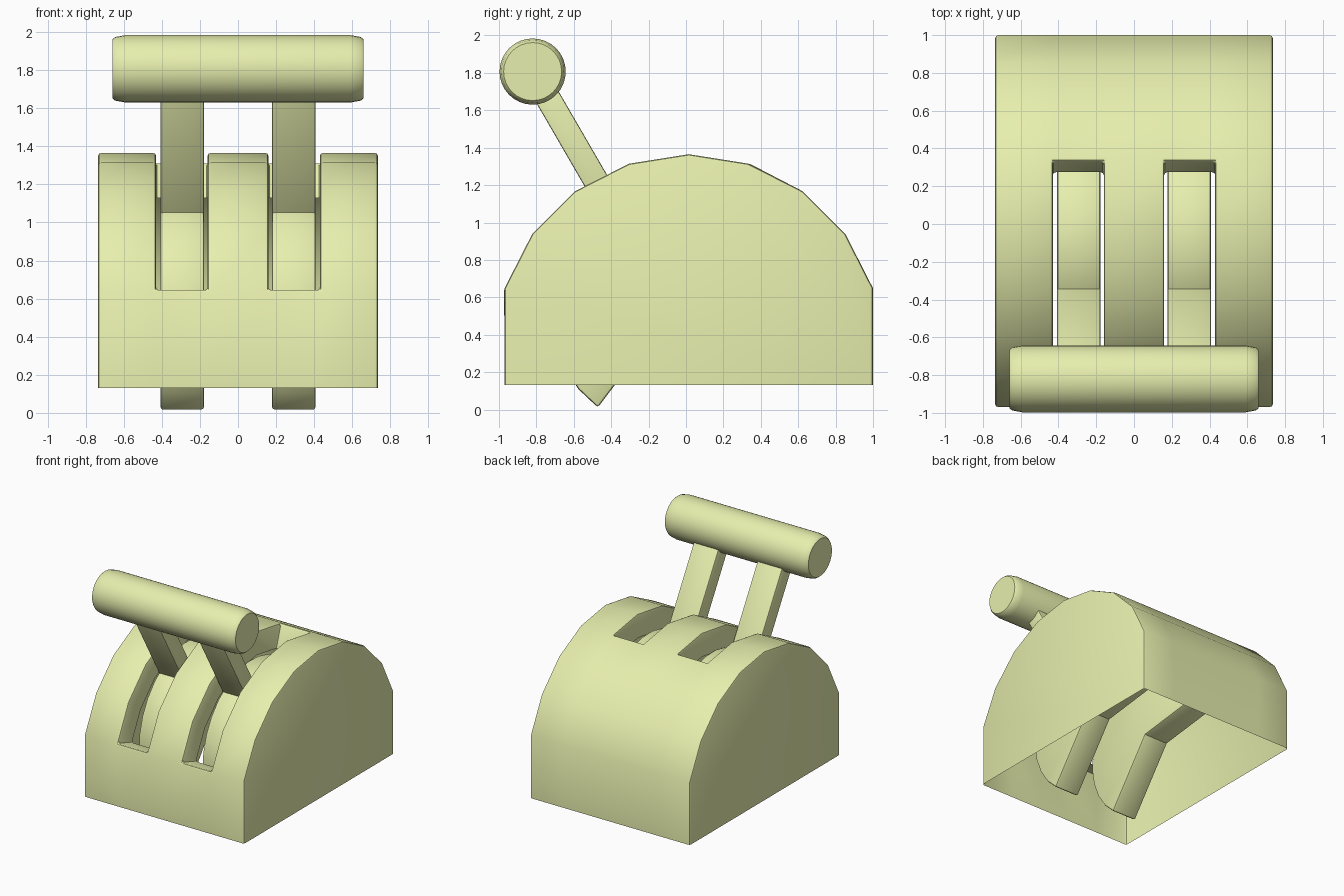
import bpy, bmesh, math
from mathutils import Vector, Matrix

if "Cube" in bpy.data.objects:
    bpy.data.objects.remove(bpy.data.objects["Cube"])

PIVOT = Vector((0, -0.08, 0.53))
GRIP = Vector((0, -0.82, 1.807))
LEVER_X, LEVER_HALF = 0.293, 0.115


def finish(name, bm):
    bmesh.ops.recalc_face_normals(bm, faces=bm.faces)
    mesh = bpy.data.meshes.new(name)
    bm.to_mesh(mesh)
    bm.free()
    ob = bpy.data.objects.new(name, mesh)
    bpy.context.collection.objects.link(ob)
    bpy.ops.object.select_all(action='DESELECT')
    ob.select_set(True)
    bpy.context.view_layer.objects.active = ob
    bpy.ops.object.shade_smooth_by_angle(angle=math.radians(30))
    return ob


def bevel_sharp(bm, width, limit=50):
    bmesh.ops.recalc_face_normals(bm, faces=bm.faces)
    sharp = [e for e in bm.edges if len(e.link_faces) == 2
             and e.calc_face_angle() > math.radians(limit)]
    bmesh.ops.bevel(bm, geom=sharp, offset=width, segments=2, profile=0.5,
                    affect='EDGES', clamp_overlap=True)


# Housing: open-bottomed arched shell with two slots that have inward walls
cy, cz, radius = 0.015, 0.33, 1.035
arc = [(cy + radius * math.cos(math.radians(a)), cz + radius * math.sin(math.radians(a)))
       for a in range(162, 17, -18)]
profile = [(arc[0][0], 0.13)] + arc + [(arc[-1][0], 0.13)]
columns = [-0.735, -0.43, -0.16, 0.16, 0.43, 0.735]
bm = bmesh.new()
grid = [[bm.verts.new((x, y, z)) for y, z in profile] for x in columns]
for i in range(5):
    for j in range(len(profile) - 1):
        if i in (1, 3) and 1 <= j <= 5:
            continue
        bm.faces.new((grid[i][j], grid[i][j + 1], grid[i + 1][j + 1], grid[i + 1][j]))
bm.faces.new(grid[0])
bm.faces.new(grid[-1])
rim = [e for e in bm.edges if e.is_boundary
       and not all(v.co.z < 0.2 for v in e.verts)]
new = bmesh.ops.extrude_edge_only(bm, edges=rim)['geom']
for v in new:
    if isinstance(v, bmesh.types.BMVert):
        v.co.y = cy + (v.co.y - cy) * 0.81
        v.co.z = cz + (v.co.z - cz) * 0.81
bevel_sharp(bm, 0.016)
finish("housing", bm)

# Levers: a wide sector on the pivot plus a flat stem up to the handle
axis = (GRIP - PIVOT).normalized()
for side, x in (("left", -LEVER_X), ("right", LEVER_X)):
    bm = bmesh.new()
    pts = [PIVOT] + [PIVOT + 0.65 * Vector((0, math.cos(a), math.sin(a)))
                     for a in (math.radians(7 + 226 * k / 18) for k in range(19))]
    face = bm.faces.new([bm.verts.new(p + Vector((x - LEVER_HALF, 0, 0))) for p in pts])
    ext = bmesh.ops.extrude_face_region(bm, geom=[face])['geom']
    bmesh.ops.translate(bm, vec=(2 * LEVER_HALF, 0, 0),
                        verts=[g for g in ext if isinstance(g, bmesh.types.BMVert)])
    bevel_sharp(bm, 0.015)
    finish(side + "_lever_sector", bm)

    bm = bmesh.new()
    start = PIVOT + axis * 0.5
    length = (GRIP - start).length
    tilt = math.atan2(-axis.y, axis.z)
    place = (Matrix.Translation((start + GRIP) / 2 + Vector((x, 0, 0)))
             @ Matrix.Rotation(tilt, 4, 'X')
             @ Matrix.Diagonal((2 * LEVER_HALF, 0.135, length, 1)))
    bmesh.ops.create_cube(bm, size=1, matrix=place)
    bevel_sharp(bm, 0.01)
    finish(side + "_lever_stem", bm)

# Handle: round bar with eased ends
bm = bmesh.new()
half = [(0.59, 0.177), (0.645, 0.167), (0.66, 0.155)]
outline = [(-x, r) for x, r in reversed(half)] + half
n = 32
rings = [[bm.verts.new(GRIP + Vector((x, r * math.cos(2 * math.pi * k / n),
                                      r * math.sin(2 * math.pi * k / n))))
          for k in range(n)] for x, r in outline]
for a, b in zip(rings, rings[1:]):
    for k in range(n):
        bm.faces.new((a[k], a[(k + 1) % n], b[(k + 1) % n], b[k]))
bm.faces.new(rings[0])
bm.faces.new(rings[-1])
finish("handle", bm)

# Pale yellow-green paint on every part
paint = bpy.data.materials.new("pale_green")
paint.diffuse_color = (0.80, 0.86, 0.42, 1)
paint.use_nodes = True
paint.node_tree.nodes["Principled BSDF"].inputs["Base Color"].default_value = paint.diffuse_color
for ob in bpy.context.collection.objects:
    ob.data.materials.append(paint)
